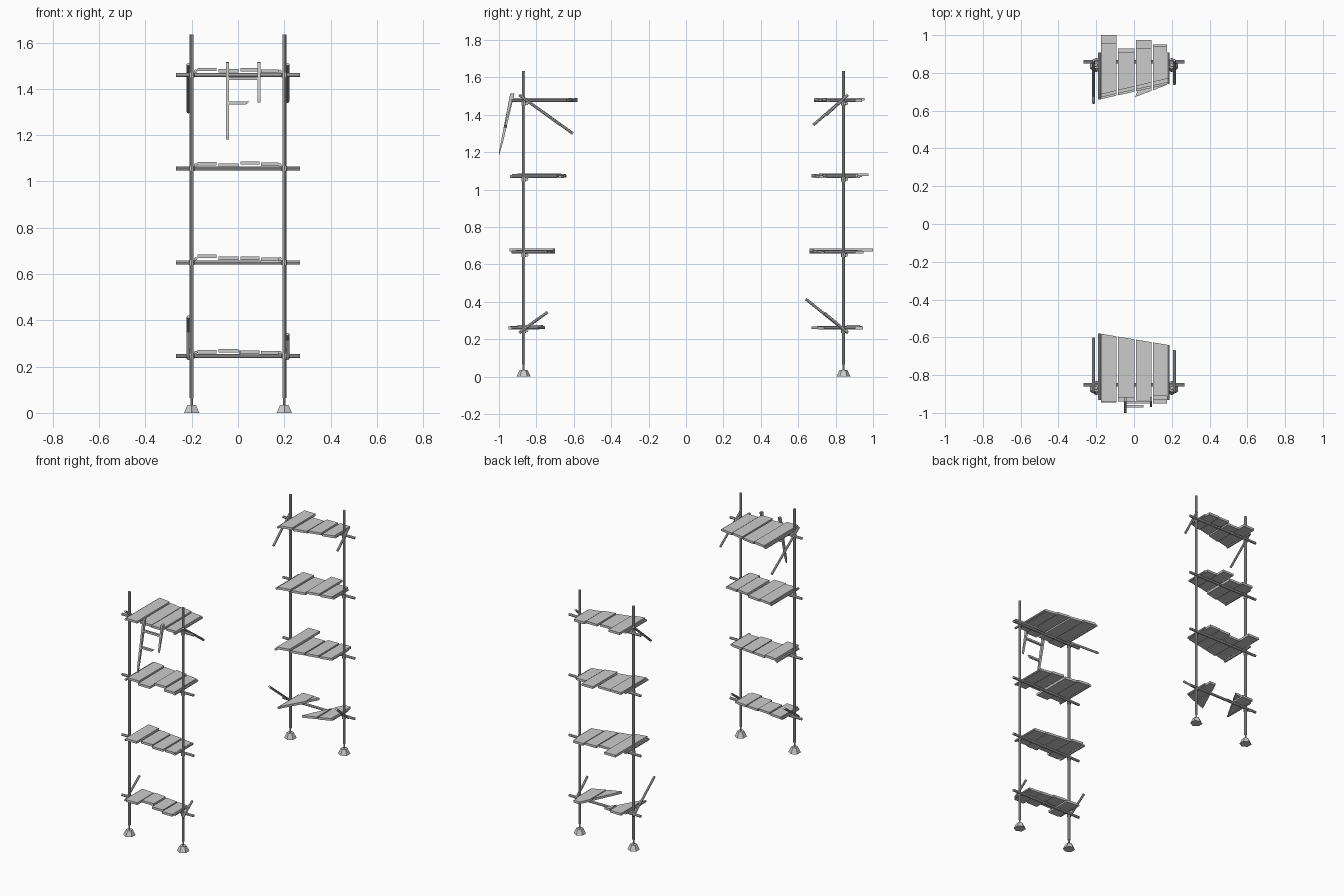
import bpy, bmesh, random
from mathutils import Vector

if "Cube" in bpy.data.objects:
    bpy.data.objects.remove(bpy.data.objects["Cube"])

random.seed(4)


def make(name, bm):
    bmesh.ops.recalc_face_normals(bm, faces=bm.faces)
    me = bpy.data.meshes.new(name)
    bm.to_mesh(me)
    bm.free()
    ob = bpy.data.objects.new(name, me)
    bpy.context.collection.objects.link(ob)
    return ob


def tube(name, a, b, r=0.0085, r2=None, sides=8):
    a, b = Vector(a), Vector(b)
    bm = bmesh.new()
    bmesh.ops.create_cone(bm, cap_ends=True, segments=sides, radius1=r,
                          radius2=r if r2 is None else r2, depth=(b - a).length)
    ob = make(name, bm)
    ob.rotation_mode = 'QUATERNION'
    ob.rotation_quaternion = (b - a).to_track_quat('Z', 'Y')
    ob.location = (a + b) / 2
    return ob


def prism(name, outline, offset):
    # closed 3D outline extruded along an offset
    bm = bmesh.new()
    face = bm.faces.new([bm.verts.new(p) for p in outline])
    ext = bmesh.ops.extrude_face_region(bm, geom=[face])
    bmesh.ops.translate(bm, vec=offset, verts=[v for v in ext["geom"]
                                               if isinstance(v, bmesh.types.BMVert)])
    if not face.is_valid or not any(f is face for f in bm.faces):
        bmesh.ops.holes_fill(bm, edges=bm.edges)
    return make(name, bm)


def plank(name, pts, z, t=0.015):
    prism(name, [(x, y, z) for x, y in pts], (0, 0, t))


LEVELS = [0.245, 0.65, 1.055, 1.46]
SLOTS = [(-0.175, -0.092), (-0.085, 0.003), (0.01, 0.093), (0.1, 0.175)]
LIFT = [[.004, .008, .002, .001], [.013, .004, .003, 0], [.006, 0, .01, .005], [.009, .003, .007, .002]]

# broken inner edge (y at x=-.18, y at x=.18), plank outer ends, brace tips (left, right)
TOWERS = {
    "front": dict(y=-0.868, s=1,
        cut=[(-.755, -.79), (-.70, -.74), (-.64, -.69), (-.58, -.64)],
        outer=[(-.94, -.90, -.93, -.95), (-.945, -.91, -.93, -.92),
               (-.92, -.94, -.90, -.93), (-.94, -.92, -.935, -.91)],
        low=[(-.74, .345), (-.79, .31)], high=[(-.605, 1.30), (-.67, 1.345)]),
    "back": dict(y=0.842, s=-1,
        cut=[(.69, .74), (.66, .74), (.67, .75), (.685, .77)],
        outer=[(.94, .94, .94, .94), (1.0, .92, .94, .95),
               (.94, .93, .975, .92), (.955, .91, .93, .94)],
        low=[(.64, .415), (.74, .34)], high=[(.68, 1.345), (.75, 1.40)]),
}

for tn, T in TOWERS.items():
    y, s = T["y"], T["s"]
    for k, x in enumerate((-0.2, 0.2)):
        side = ("left", "right")[k]
        # upright, threaded jack and base foot
        tube(f"{tn}_{side}_upright", (x, y, 0.065), (x, y, 1.635))
        tube(f"{tn}_{side}_jack", (x, y, 0.03), (x, y, 0.07), 0.005)
        foot = tube(f"{tn}_{side}_foot", (x, y, 0), (x, y, 0.035), 0.038, 0.021, 6)
        # broken diagonal braces, top and bottom
        bx = x * 1.07
        tube(f"{tn}_{side}_low_brace", (bx, y - s * .024, .234), (bx, *T["low"][k]), 0.0075)
        tube(f"{tn}_{side}_high_brace", (bx, y - s * .024, 1.506), (bx, *T["high"][k]), 0.0075)
    for i, z in enumerate(LEVELS):
        c0, c1 = T["cut"][i]
        # cross tube carrying the deck, with clamps
        tube(f"{tn}_cross_tube_{i}", (-0.267, y + .017, z), (0.267, y + .017, z))
        for x in (-0.2, 0.2):
            tube(f"{tn}_clamp_{i}", (x, y, z - .011), (x, y, z + .011), 0.0125)
        # side rails snapped at the broken edge
        for x, c in ((-0.183, c0), (0.181, c1)):
            tube(f"{tn}_side_rail_{i}", (x, y - s * .065, z + .016), (x, c, z + .016), 0.0075)
        # deck planks
        if tn == "back" and i == 0:
            continue
        for j, (xa, xb) in enumerate(SLOTS):
            yo = T["outer"][i][j]
            ca, cb = (c0 + (c1 - c0) * (q + .18) / .36 for q in (xa, xb))
            plank(f"{tn}_plank_{i}_{j}", [(xa, yo), (xb, yo), (xb, cb), (xa, ca)],
                  z + .007 + LIFT[i][j])

# split bottom deck of the back tower
for j, pts in enumerate([
        [(-.175, .70), (-.092, .845), (-.092, .94), (-.175, .94)],
        [(-.085, .857), (-.045, .93), (-.085, .93)],
        [(.005, .672), (.093, .705), (.093, .862)],
        [(.1, .707), (.175, .738), (.175, .945), (.132, .945), (.1, .878)]]):
    plank(f"back_split_plank_{j}", pts, .252 + LIFT[0][j])

# broken leaning ladder: outline in y,z swept in x
for name, x, zb in (("left", -.046, 1.18), ("right", .09, 1.34)):
    yb = -1.0 + (zb - 1.18) * .2
    prism(f"ladder_{name}_rail", [(x - .0065, *p) for p in
          [(-.94, 1.513), (-.917, 1.515), (yb + .022, zb + .075), (yb, zb), (yb, zb + .02)]],
          (.013, 0, 0))
prism("ladder_upper_rung", [(-.04, -.951, 1.437), (.085, -.951, 1.437), (.085, -.951, 1.45),
      (-.04, -.951, 1.45)], (0, .014, 0))
prism("ladder_broken_rung", [(-.04, -.972, 1.333), (.035, -.972, 1.333), (.05, -.972, 1.346),
      (-.04, -.972, 1.346)], (0, .014, 0))
